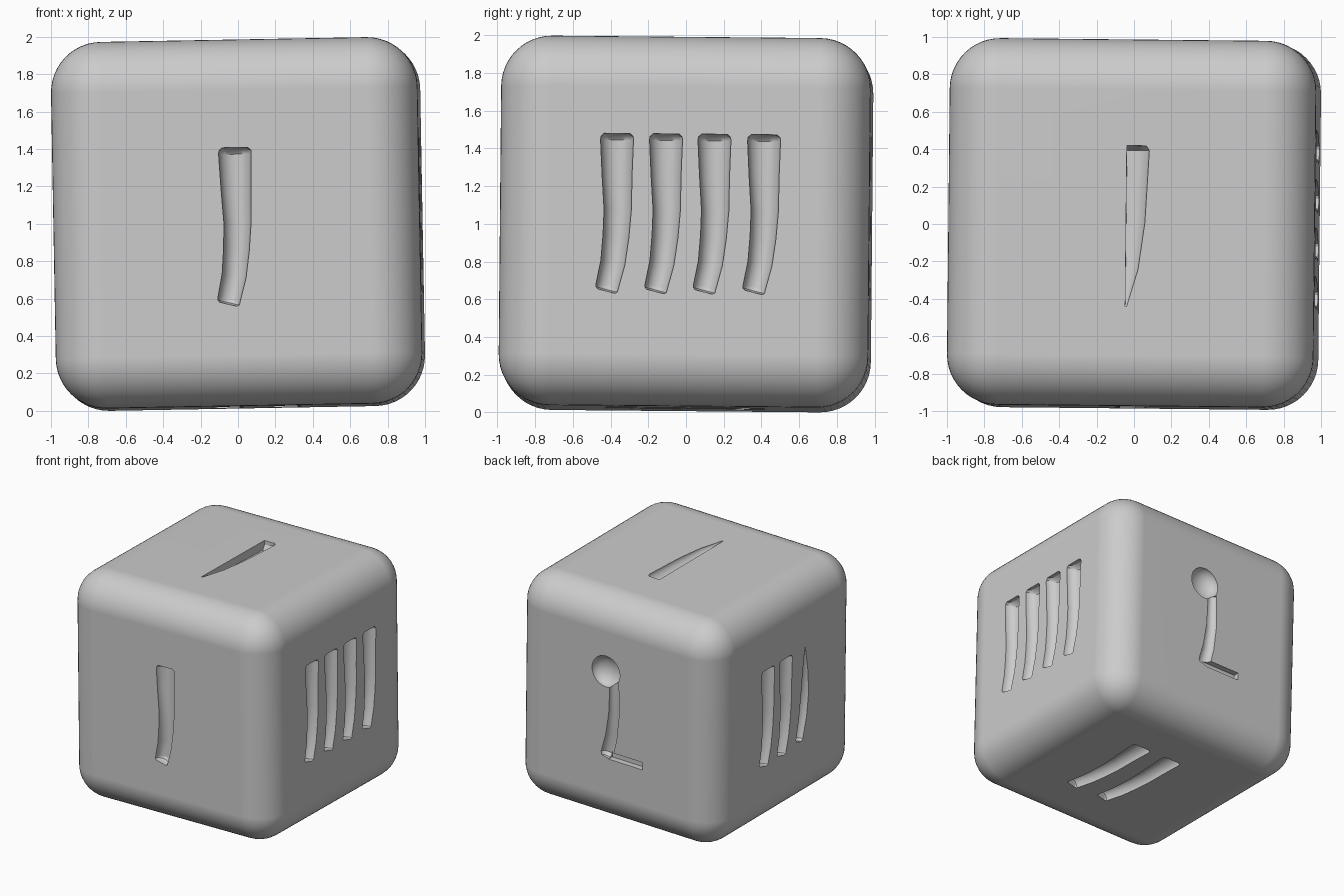
import bpy, bmesh, math
from mathutils import Vector, Matrix

if "Cube" in bpy.data.objects:
    bpy.data.objects.remove(bpy.data.objects["Cube"])

H = 0.98          # half side of the die
R = 0.27          # edge rounding
X, Y, Z = Vector((1, 0, 0)), Vector((0, 1, 0)), Vector((0, 0, 1))
# face frames: (right, up, outward normal) as seen from outside
FACES = {"front": (X, Z, -Y), "right": (Y, Z, X), "top": (X, Y, Z),
         "back": (-X, Z, Y), "left": (-Y, Z, -X), "bottom": (-X, Y, -Z)}
cutters = []


def add_object(name, bm):
    bmesh.ops.recalc_face_normals(bm, faces=bm.faces)
    me = bpy.data.meshes.new(name)
    bm.to_mesh(me)
    bm.free()
    ob = bpy.data.objects.new(name, me)
    bpy.context.collection.objects.link(ob)
    return ob


def add_cutter(name, bm):
    ob = add_object(name, bm)
    ob.hide_render = True
    cutters.append(ob)


def stroke(face, du, dv, stations, half=False, n=24):
    """Loft rounded sections (v, left, right, depth, tilt) along a face."""
    r, u, nrm = FACES[face]
    bm = bmesh.new()
    rings = []
    for v, a, b, d, tilt in stations:
        ring = []
        for i in range(n):
            if half:
                t = math.pi * (i / (n - 1) - 0.5)
                pu = a + (b - a) * math.cos(t)
            else:
                t = 2 * math.pi * (i + 0.5) / n
                pu = (a + b) / 2 + (b - a) / 2 * math.cos(t)
            pv = v - tilt * (pu - (a + b) / 2)
            ring.append(bm.verts.new(r * (pu + du) + u * (pv + dv) + nrm * (H + d * math.sin(t))))
        rings.append(ring)
    for p, q in zip(rings, rings[1:]):
        for i in range(n):
            j = (i + 1) % n
            bm.faces.new((p[i], p[j], q[j], q[i]))
    bm.faces.new(rings[0])
    bm.faces.new(rings[-1])
    add_cutter(face + "_stroke_cutter", bm)


# shared bent tally stroke
D = 0.075
TALLY = [(0.425, -0.07, 0.07, 0.035, 0), (0.41, -0.086, 0.086, 0.06, 0), (0.39, -0.088, 0.088, D, 0),
         (0.2, -0.078, 0.082, D, 0), (0.02, -0.066, 0.08, D, 0.03), (-0.12, -0.07, 0.068, D, 0.12),
         (-0.26, -0.08, 0.048, D, 0.2), (-0.385, -0.104, 0.014, 0.068, 0.25),
         (-0.403, -0.106, 0.01, 0.055, 0.25), (-0.412, -0.096, -0.004, 0.03, 0.25)]
stroke("front", 0, -0.025, TALLY)
for y in (-0.36, -0.1, 0.157, 0.42):
    stroke("right", y, 0.035, TALLY)
for u in (-0.235, 0.075):
    stroke("bottom", u, 0, TALLY)
for u in (-0.26, -0.02):
    stroke("left", u, -0.01, TALLY)

# third left stroke, fading to a point at the top
stroke("left", 0.24, 0, [(0.41, -0.003, 0.003, 0.004, 0), (0.2, -0.03, 0.04, 0.03, 0),
                         (0.0, -0.05, 0.055, 0.05, 0.05), (-0.2, -0.075, 0.03, 0.055, 0.15),
                         (-0.375, -0.11, -0.02, 0.05, 0.25), (-0.395, -0.1, -0.04, 0.02, 0.25)])

# top stroke, half section fading toward the front
stroke("top", 0, 0, [(0.41, -0.025, 0.08, 0.035, 0), (0.385, -0.025, 0.096, 0.075, 0),
                     (0.0, -0.025, 0.076, 0.065, 0), (-0.25, -0.025, 0.042, 0.045, 0),
                     (-0.45, -0.025, -0.017, 0.012, 0)], half=True)

# back mark: round dish, thin stem, short foot bar
bm = bmesh.new()
bmesh.ops.create_uvsphere(bm, u_segments=32, v_segments=20, radius=0.135,
                          matrix=Matrix.Translation((0.08, H, 0.365)) @ Matrix.Diagonal((1, 0.7, 1, 1)))
add_cutter("back_dish_cutter", bm)
stroke("back", 0, 0, [(0.29, -0.04, 0.045, 0.04, 0), (0.0, -0.05, 0.05, 0.045, 0.03),
                      (-0.2, -0.078, 0.03, 0.05, 0.15), (-0.36, -0.12, -0.008, 0.05, 0.22),
                      (-0.385, -0.11, -0.02, 0.025, 0.22)])
bm = bmesh.new()
bmesh.ops.create_cube(bm, size=1, matrix=Matrix.Translation((-0.12, H, -0.362)) @ Matrix.Diagonal((0.33, 0.1, 0.065, 1)))
add_cutter("back_foot_cutter", bm)

# rounded die body
bm = bmesh.new()
bmesh.ops.create_cube(bm, size=2 * H)
bmesh.ops.bevel(bm, geom=bm.edges[:], offset=R, segments=12, profile=0.5, affect='EDGES')
body = add_object("die_body", bm)
bpy.context.view_layer.objects.active = body
body.select_set(True)

# carve the marks
for c in cutters:
    m = body.modifiers.new("carve", 'BOOLEAN')
    m.operation, m.solver, m.object = 'DIFFERENCE', 'EXACT', c
    bpy.ops.object.modifier_apply(modifier=m.name)
for c in cutters:
    bpy.data.objects.remove(c)

# slight resting tilt, then stand on the ground
body.data.transform(Matrix.Rotation(-0.01, 4, 'Z') @ Matrix.Rotation(-0.018, 4, 'Y') @ Matrix.Rotation(-0.009, 4, 'X'))
body.data.transform(Matrix.Translation((0, 0, -min(v.co.z for v in body.data.vertices))))
bpy.ops.object.shade_smooth_by_angle(angle=math.radians(30))
w = body.modifiers.new("face_normals", 'WEIGHTED_NORMAL')
w.keep_sharp = True
